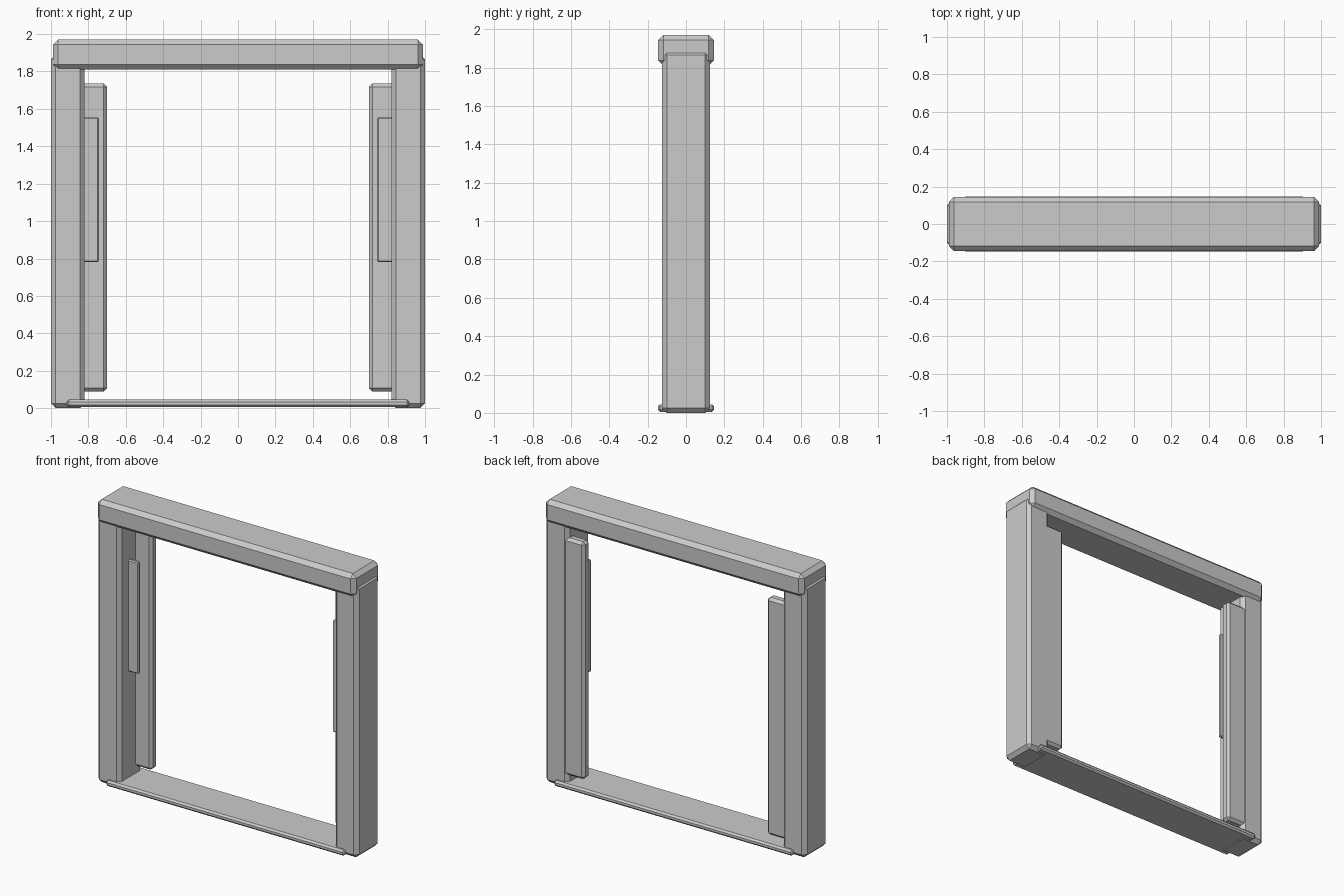
import bpy
import bmesh
from mathutils import Vector

cube = bpy.data.objects.get("Cube")
if cube:
    bpy.data.objects.remove(cube, do_unlink=True)

# Single plain grey
grey = bpy.data.materials.new("plain grey")
grey.use_nodes = True
colour = (0.6, 0.6, 0.6, 1)
grey.diffuse_color = colour
grey.node_tree.nodes["Principled BSDF"].inputs["Base Color"].default_value = colour


def chamfered_box(name, low, high, chamfer):
    """Box between two corners with flat chamfered edges."""
    low, high = Vector(low), Vector(high)
    bm = bmesh.new()
    bmesh.ops.create_cube(bm, size=1)
    bmesh.ops.scale(bm, vec=high - low, verts=bm.verts)
    bmesh.ops.translate(bm, vec=(low + high) / 2, verts=bm.verts)
    bmesh.ops.bevel(bm, geom=bm.edges[:], offset=chamfer, segments=1,
                    affect='EDGES', profile=0.5)
    mesh = bpy.data.meshes.new(name)
    bm.to_mesh(mesh)
    bm.free()
    mesh.materials.append(grey)
    obj = bpy.data.objects.new(name, mesh)
    bpy.context.collection.objects.link(obj)
    return obj


def side_pair(name, inner, outer, y, z, chamfer):
    """Matching parts on the left (+x) and right (-x)."""
    chamfered_box("left_" + name, (inner, y[0], z[0]), (outer, y[1], z[1]), chamfer)
    chamfered_box("right_" + name, (-outer, y[0], z[0]), (-inner, y[1], z[1]), chamfer)


# Frame: posts, top beam and threshold
side_pair("post", 0.82, 1.0, (-0.125, 0.125), (0, 1.89), 0.025)
chamfered_box("top_beam", (-0.99, -0.145, 1.81), (0.99, 0.145, 1.97), 0.027)
chamfered_box("threshold", (-0.915, -0.147, 0.005), (0.915, 0.147, 0.045), 0.012)

# Inner jamb strips at the back and thin plates at mid depth
side_pair("jamb_strip", 0.70, 0.88, (0.05, 0.12), (0.09, 1.735), 0.018)
side_pair("jamb_plate", 0.743, 0.86, (-0.03, -0.003), (0.78, 1.555), 0.007)
